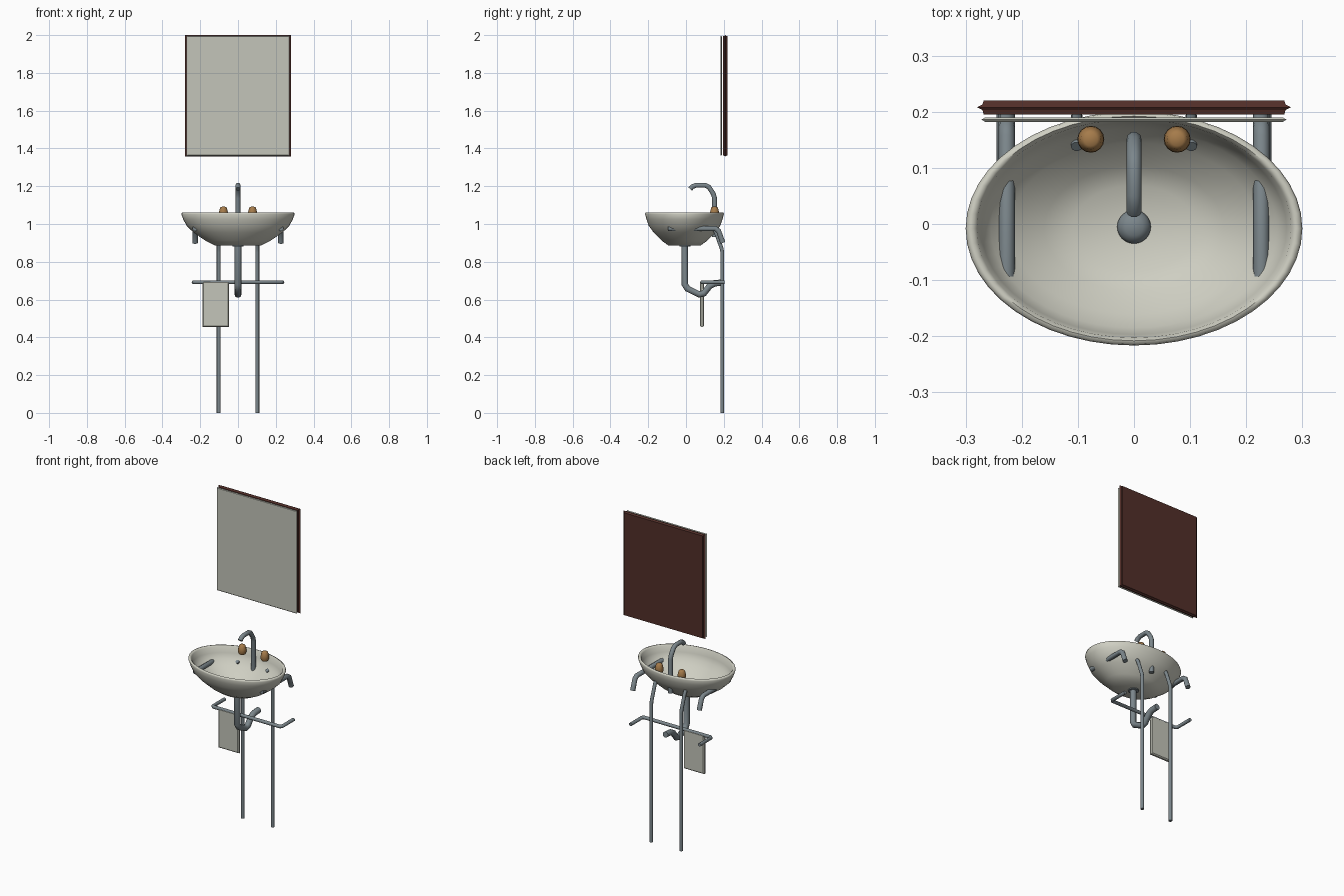
import bpy, bmesh, math
from math import cos, sin, pi

cube = bpy.data.objects.get("Cube")
if cube:
    bpy.data.objects.remove(cube, do_unlink=True)


def material(name, rgb):
    m = bpy.data.materials.new(name)
    m.use_nodes = True
    m.diffuse_color = (*rgb, 1)
    m.node_tree.nodes["Principled BSDF"].inputs["Base Color"].default_value = (*rgb, 1)
    return m


CERAMIC = material("ceramic", (0.62, 0.62, 0.54))
GLASS = material("mirror_glass", (0.55, 0.56, 0.49))
METAL = material("metal", (0.20, 0.24, 0.26))
BRASS = material("brass", (0.38, 0.20, 0.07))
WOOD = material("dark_wood", (0.085, 0.028, 0.022))


def finish(obj, mat, angle=40):
    obj.data.materials.clear()
    obj.data.materials.append(mat)
    bpy.ops.object.select_all(action='DESELECT')
    obj.select_set(True)
    bpy.context.view_layer.objects.active = obj
    bpy.ops.object.shade_smooth_by_angle(angle=math.radians(angle))
    return obj


def from_bmesh(name, bm, mat, angle=40):
    bmesh.ops.recalc_face_normals(bm, faces=bm.faces)
    mesh = bpy.data.meshes.new(name)
    bm.to_mesh(mesh)
    bm.free()
    obj = bpy.data.objects.new(name, mesh)
    bpy.context.collection.objects.link(obj)
    return finish(obj, mat, angle)


def tube(name, points, radius, mat=METAL):
    """Round pipe along a path, with softened corners."""
    curve = bpy.data.curves.new(name, 'CURVE')
    curve.dimensions = '3D'
    curve.bevel_depth = radius
    curve.bevel_resolution = 3
    curve.use_fill_caps = True
    path = [points[0]]
    for a, b, c in zip(points, points[1:], points[2:]):
        for other in (a, c):
            d = math.dist(b, other)
            t = min(0.4, radius * 0.9 / d)
            path.append([p + (q - p) * t for p, q in zip(b, other)])
    path.append(points[-1])
    spline = curve.splines.new('POLY')
    spline.points.add(len(path) - 1)
    for p, co in zip(spline.points, path):
        p.co = (*co, 1)
    obj = bpy.data.objects.new(name, curve)
    bpy.context.collection.objects.link(obj)
    bpy.ops.object.select_all(action='DESELECT')
    obj.select_set(True)
    bpy.context.view_layer.objects.active = obj
    bpy.ops.object.convert(target='MESH')
    return finish(bpy.context.object, mat, 50)


def lathe(name, profile, center, mat, sides=24, squash=1.0, angle=40):
    """Spin (radius, z) pairs round z; squash scales the depth."""
    bm = bmesh.new()
    rings = []
    for r, z in profile:
        n = sides if r > 0 else 1
        rings.append([bm.verts.new((center[0] + r * cos(2 * pi * i / sides),
                                    center[1] + r * squash * sin(2 * pi * i / sides), z))
                      for i in range(n)])
    for a, b in zip(rings, rings[1:]):
        for i in range(sides):
            j = (i + 1) % sides
            quad = [a[i % len(a)], a[j % len(a)], b[j % len(b)], b[i % len(b)]]
            bm.faces.new(list(dict.fromkeys(quad)))
    return from_bmesh(name, bm, mat, angle)


def slab(name, layers, z0, z1, mat, x=0):
    """Upright panel lofted through (half_width, inset_z, y) outlines."""
    bm = bmesh.new()
    loops = [[bm.verts.new((x + sx * w, y, z))
              for sx, z in ((-1, z0 + i), (1, z0 + i), (1, z1 - i), (-1, z1 - i))]
             for w, i, y in layers]
    for a, b in zip(loops, loops[1:]):
        for k in range(4):
            bm.faces.new((a[k], a[(k + 1) % 4], b[(k + 1) % 4], b[k]))
    bm.faces.new(loops[0])
    bm.faces.new(loops[-1])
    return from_bmesh(name, bm, mat, 20)


# Oval basin, outside then over the lip and down the inside
lathe("basin", [(0, 0.885), (0.12, 0.885), (0.17, 0.91), (0.235, 0.955), (0.272, 0.99),
                (0.29, 1.025), (0.30, 1.052), (0.297, 1.06), (0.288, 1.062), (0.28, 1.055),
                (0.272, 1.02), (0.255, 0.99), (0.22, 0.962), (0.16, 0.92), (0.11, 0.898),
                (0, 0.893)],
      (0, -0.008), CERAMIC, 48, 0.695, 60)

# Drain plug and trap
lathe("drain_plug", [(0, 0.88), (0.03, 0.88), (0.03, 0.898), (0.026, 0.909),
                     (0.016, 0.916), (0, 0.919)], (0, -0.005), METAL, 24, 1, 50)
tube("drain_trap", [(0, -0.007, 0.89), (0, -0.007, 0.665), (0, 0.085, 0.62),
                    (0, 0.135, 0.685), (0, 0.20, 0.69)], 0.018)

# Spout
tube("spout", [(0, 0.151, 0.93), (0, 0.151, 1.15), (0, 0.115, 1.205),
               (0, 0.04, 1.205), (0, 0.022, 1.185)], 0.0135)

for side, s in (("left", 1), ("right", -1)):
    # Tap handle
    lathe(side + "_tap_handle", [(0, 1.035), (0.018, 1.035), (0.024, 1.048), (0.023, 1.065),
                                 (0.018, 1.086), (0.012, 1.091), (0, 1.092)],
          (s * 0.077, 0.151), BRASS, 16)
    # Supply pipe from the floor into the basin
    tube(side + "_supply_pipe", [(s * 0.102, 0.192, 0), (s * 0.102, 0.192, 0.86),
                                 (s * 0.102, 0.155, 0.965), (s * 0.102, 0.138, 0.985)], 0.0105)
    # Bracket arm under the rim
    tube(side + "_bracket", [(s * 0.227, -0.095, 0.976), (s * 0.227, 0.168, 0.976),
                             (s * 0.227, 0.195, 0.90)], 0.0145)

# Towel rail with arms back to the wall
tube("towel_rail", [(-0.235, 0.205, 0.692), (-0.235, 0.085, 0.692),
                    (0.235, 0.085, 0.692), (0.235, 0.205, 0.692)], 0.0105)

# Towel hung on the rail
slab("towel", [(0.064, 0.006, 0.074), (0.07, 0, 0.08), (0.07, 0, 0.09), (0.064, 0.006, 0.096)],
     0.455, 0.697, GLASS, -0.118)

# Mirror: wooden backboard with moulded edge, and the glass in front
slab("mirror_backboard", [(0.268, 0.006, 0.195), (0.27, 0.004, 0.203), (0.28, 0, 0.208),
                          (0.27, 0.004, 0.213), (0.268, 0.006, 0.22)], 1.357, 2.0, WOOD)
slab("mirror_glass", [(0.265, 0.008, 0.182), (0.272, 0.004, 0.186), (0.265, 0.008, 0.19)],
     1.357, 2.0, GLASS)
